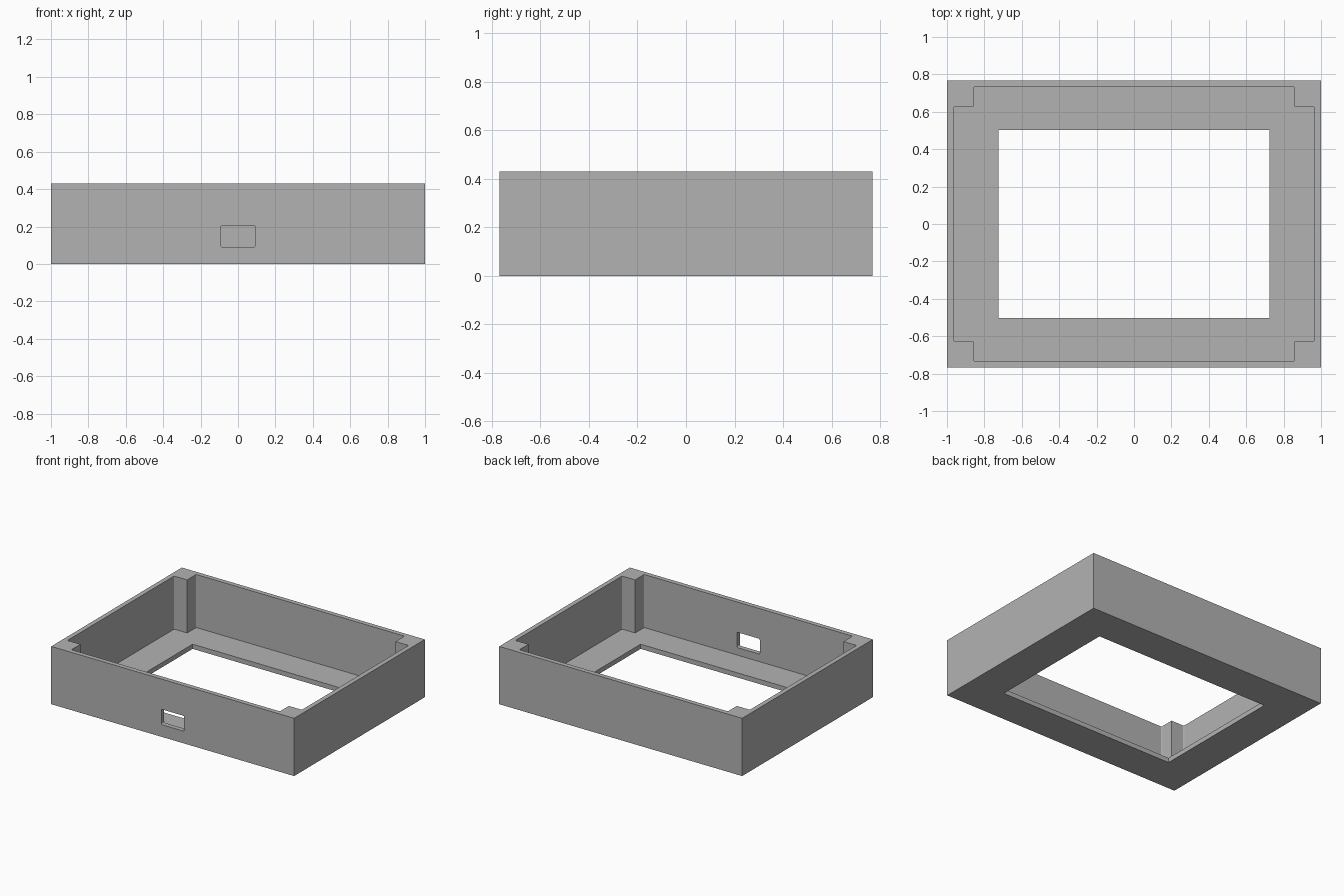
import bpy
import bmesh
from mathutils import Matrix, Vector

old = bpy.data.objects.get("Cube")
if old:
    bpy.data.objects.remove(old, do_unlink=True)

# Main sizes
HALF_X, HALF_Y, HEIGHT = 1.0, 0.768, 0.43
WALL, FLOOR = 0.035, 0.035
POST_X, POST_Y = 0.858, 0.627
OPEN_X, OPEN_Y = 0.725, 0.502

grey = bpy.data.materials.new("mid grey")
grey.use_nodes = True
colour = (0.45, 0.45, 0.45, 1)
grey.diffuse_color = colour
grey.node_tree.nodes["Principled BSDF"].inputs["Base Color"].default_value = colour


def rect(x, y):
    return [(-x, -y), (x, -y), (x, y), (-x, y)]


def prism(name, outline, low, high, fillet=0.0, matrix=None):
    """Extrude an outline along z, optionally rounding its convex corners."""
    bm = bmesh.new()
    base = bm.faces.new([bm.verts.new((x, y, low)) for x, y in outline])
    top = bmesh.ops.extrude_face_region(bm, geom=[base])["geom"]
    bmesh.ops.translate(bm, vec=Vector((0, 0, high - low)),
                        verts=[v for v in top if isinstance(v, bmesh.types.BMVert)])
    bmesh.ops.recalc_face_normals(bm, faces=bm.faces)
    if fillet:
        corners = [e for e in bm.edges if e.is_convex
                   and abs(e.verts[0].co.z - e.verts[1].co.z) > 0.01]
        bmesh.ops.bevel(bm, geom=corners, offset=fillet, segments=3,
                        profile=0.5, affect='EDGES')
    if matrix:
        bm.transform(matrix)
    mesh = bpy.data.meshes.new(name)
    bm.to_mesh(mesh)
    bm.free()
    mesh.materials.append(grey)
    obj = bpy.data.objects.new(name, mesh)
    bpy.context.scene.collection.objects.link(obj)
    return obj


def cut(target, cutter):
    cutter.hide_render = True
    mod = target.modifiers.new(cutter.name, 'BOOLEAN')
    mod.operation, mod.solver, mod.object = 'DIFFERENCE', 'EXACT', cutter
    bpy.context.view_layer.objects.active = target
    bpy.ops.object.modifier_apply(modifier=mod.name)
    bpy.data.objects.remove(cutter, do_unlink=True)


# Outer block
frame = prism("open_case", rect(HALF_X, HALF_Y), 0, HEIGHT)

# Cavity that leaves a square post in each corner
cx, cy = HALF_X - WALL, HALF_Y - WALL
quarter = [(cx, POST_Y), (POST_X, POST_Y), (POST_X, cy)]
cross = []
for sx, sy in ((1, 1), (-1, 1), (-1, -1), (1, -1)):
    pts = [(x * sx, y * sy) for x, y in quarter]
    cross += pts if sx * sy > 0 else pts[::-1]
cut(frame, prism("cavity", cross, FLOOR, HEIGHT + 0.1, 0.007))

# Window through the floor
cut(frame, prism("floor_opening", rect(OPEN_X, OPEN_Y), -0.1, 0.2))

# Small rounded port through the front wall
turn = Matrix.Translation((0, 0, 0.148)) @ Matrix.Rotation(1.5707963, 4, 'X')
cut(frame, prism("front_port", rect(0.094, 0.057), HALF_Y - 0.1, HALF_Y + 0.1,
                 0.009, turn))
